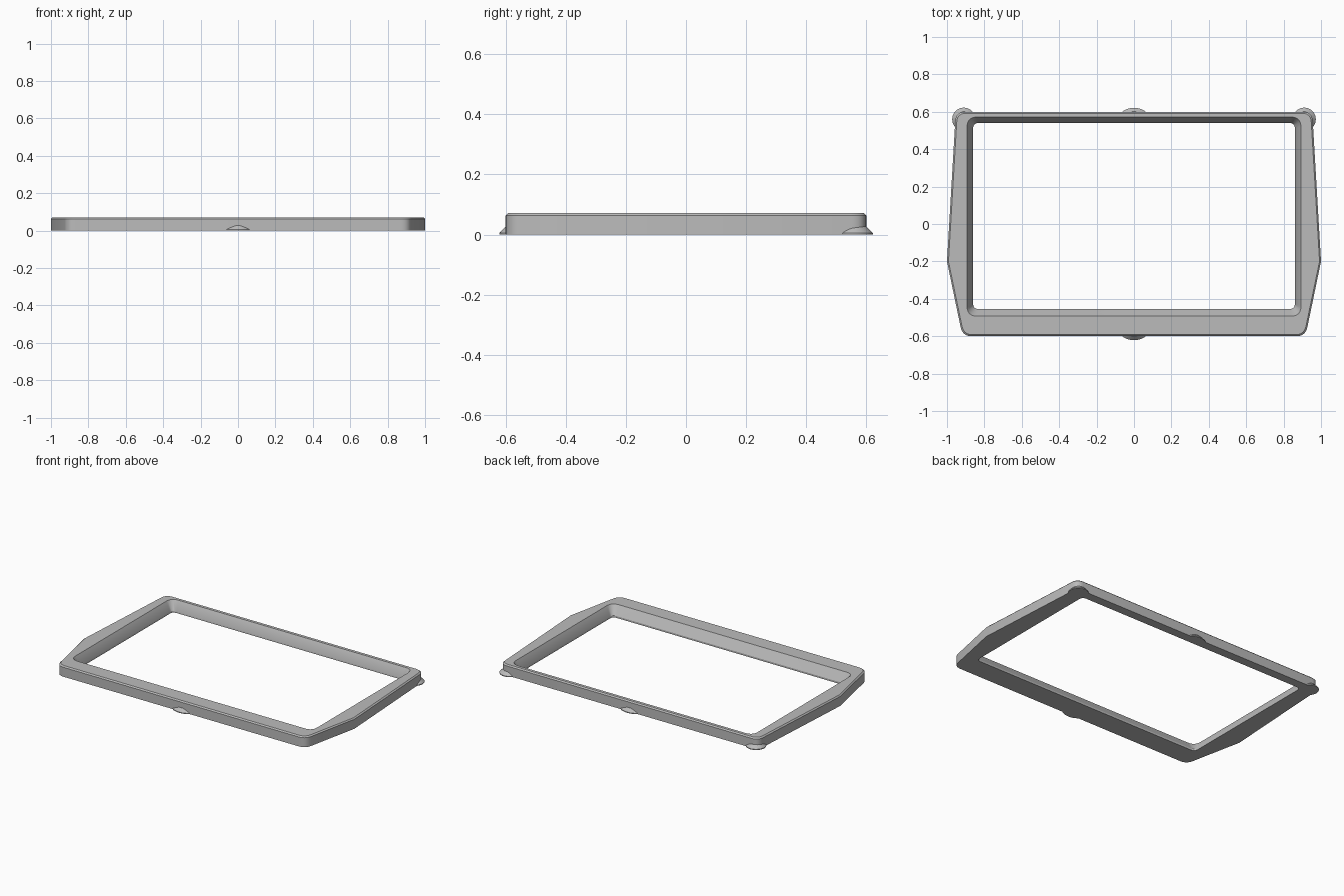
import bpy
import bmesh
import math
from mathutils import Vector

if "Cube" in bpy.data.objects:
    bpy.data.objects.remove(bpy.data.objects["Cube"], do_unlink=True)

grey = bpy.data.materials.new("light grey plastic")
grey.use_nodes = True
colour = (0.5, 0.5, 0.5, 1)
grey.diffuse_color = colour
grey.node_tree.nodes["Principled BSDF"].inputs["Base Color"].default_value = colour

ARC = 8       # segments in each rounded corner
MID_Y = -0.2  # widest point of the frame


def finish(name, bm, location=(0, 0, 0)):
    bmesh.ops.recalc_face_normals(bm, faces=bm.faces)
    mesh = bpy.data.meshes.new(name)
    bm.to_mesh(mesh)
    bm.free()
    mesh.materials.append(grey)
    obj = bpy.data.objects.new(name, mesh)
    obj.location = location
    bpy.context.collection.objects.link(obj)
    bpy.ops.object.select_all(action="DESELECT")
    obj.select_set(True)
    bpy.context.view_layer.objects.active = obj
    bpy.ops.object.shade_smooth_by_angle(angle=math.radians(30))
    return obj


def outline(back_x, mid_x, front_x, back_y, front_y, trim):
    """Six-sided symmetric outline with its four end corners rounded."""
    half = [(back_x, back_y), (mid_x, MID_Y), (front_x, front_y)]
    corners = [Vector(p) for p in half]
    corners += [Vector((-x, y)) for x, y in reversed(half)]
    points = []
    for i, corner in enumerate(corners):
        if i in (1, 4):
            points.append(corner)
            continue
        before, after = corners[i - 1], corners[(i + 1) % 6]
        a = corner + (before - corner).normalized() * trim
        b = corner + (after - corner).normalized() * trim
        for s in range(ARC + 1):
            t = s / ARC
            points.append(a * (1 - t) ** 2 + corner * 2 * t * (1 - t) + b * t * t)
    return points


# Frame: cross-section rings joined all the way round
outer = outline(0.953, 1.0, 0.917, 0.6, -0.6, 0.05)
upper = outline(0.945, 0.992, 0.91, 0.592, -0.592, 0.047)
hole_top = outline(0.893, 0.893, 0.893, 0.572, -0.493, 0.055)
hole_low = outline(0.86, 0.86, 0.86, 0.54, -0.455, 0.03)
section = [(hole_low, 0), (outer, 0), (outer, 0.063), (upper, 0.071),
           (hole_top, 0.071), (hole_low, 0.012)]
bm = bmesh.new()
rings = [[bm.verts.new((p.x, p.y, z)) for p in pts] for pts, z in section]
for k, ring in enumerate(rings):
    following = rings[(k + 1) % len(rings)]
    for i in range(len(ring)):
        j = (i + 1) % len(ring)
        bm.faces.new((ring[i], ring[j], following[j], following[i]))
finish("frame", bm)


# Feet: low tapered discs with a thin straight rim
def foot(name, x, y, radius_x, radius_y, top):
    bm = bmesh.new()
    levels = [(1, 0), (1, 0.005), (top, 0.026)]
    rings = []
    for scale, z in levels:
        angles = [math.tau * i / 40 for i in range(40)]
        rings.append([bm.verts.new((radius_x * scale * math.cos(a),
                                    radius_y * scale * math.sin(a), z))
                      for a in angles])
    for low, high in zip(rings, rings[1:]):
        for i in range(40):
            j = (i + 1) % 40
            bm.faces.new((low[i], low[j], high[j], high[i]))
    bm.faces.new(rings[0])
    bm.faces.new(rings[-1])
    finish(name, bm, (x, y, 0))


for side, sign in (("left", 1), ("right", -1)):
    foot("back_" + side + "_foot", sign * 0.91, 0.56, 0.062, 0.062, 0.66)
foot("back_middle_foot", 0, 0.581, 0.07, 0.04, 0.5)
foot("front_middle_foot", 0, -0.581, 0.07, 0.04, 0.5)
